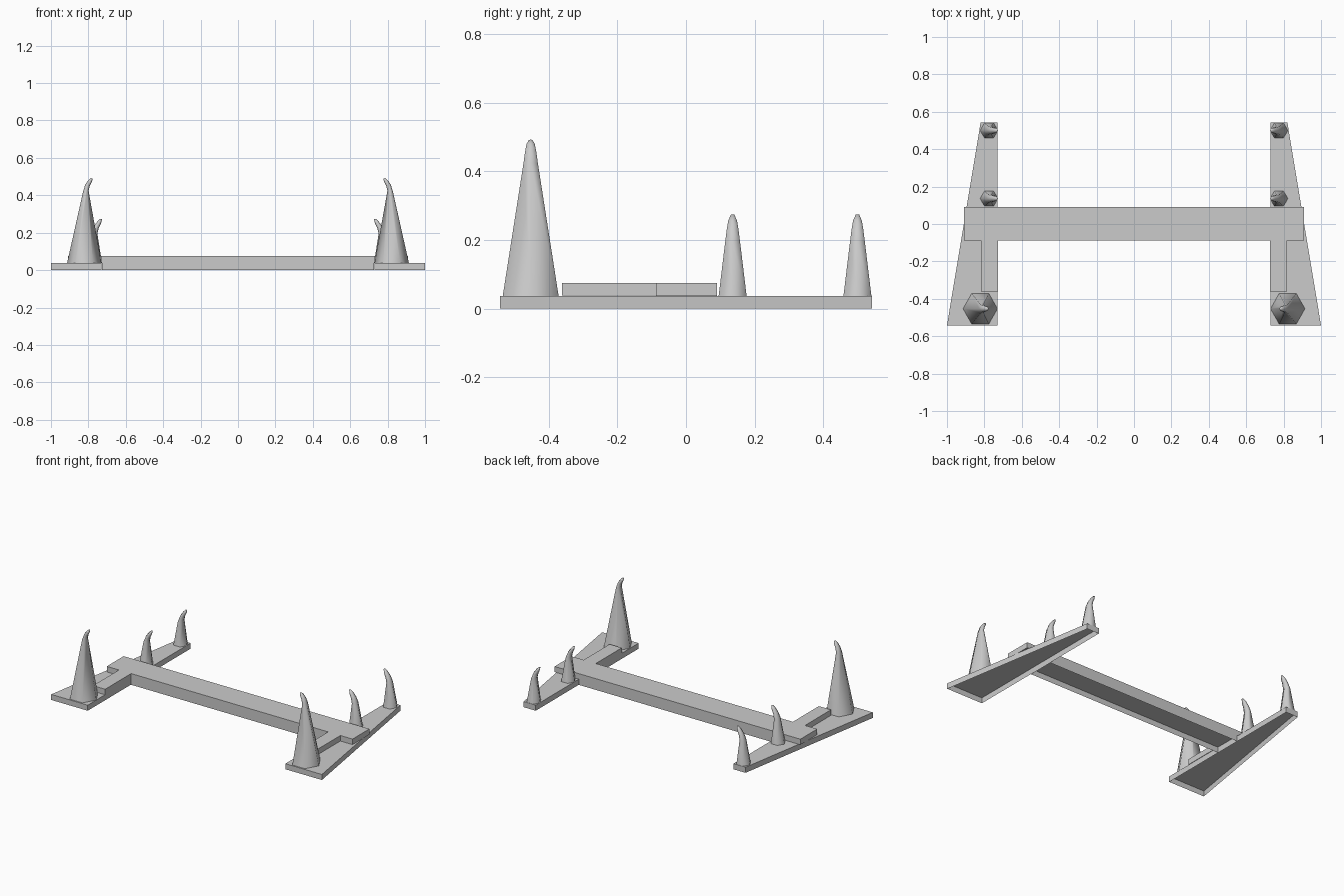
import bpy, bmesh
from math import cos, sin, pi

if "Cube" in bpy.data.objects:
    bpy.data.objects.remove(bpy.data.objects["Cube"])


def make_object(name, bm, smooth=False):
    me = bpy.data.meshes.new(name)
    bm.to_mesh(me)
    bm.free()
    ob = bpy.data.objects.new(name, me)
    bpy.context.collection.objects.link(ob)
    for p in me.polygons:
        p.use_smooth = smooth
    return ob


def prism(name, outline, z0, z1, open_bottom=False):
    """Extrude an xy outline from z0 to z1, optionally hollow underneath."""
    bm = bmesh.new()
    low = [bm.verts.new((x, y, z0)) for x, y in outline]
    high = [bm.verts.new((x, y, z1)) for x, y in outline]
    n = len(outline)
    for i in range(n):
        j = (i + 1) % n
        bm.faces.new((low[i], low[j], high[j], high[i]))
    top = bm.faces.new(high)
    if not open_bottom:
        bm.faces.new(low[::-1])
    bm.normal_update()
    if top.normal.z < 0:
        bmesh.ops.reverse_faces(bm, faces=bm.faces)
    return make_object(name, bm)


def rect(x0, x1, y0, y1):
    return [(x0, y0), (x1, y0), (x1, y1), (x0, y1)]


def mirrored(outline, side):
    return [(side * x, y) for x, y in outline]


def horn(name, cx, cy, side, rings):
    """Six-sided horn bending toward the middle; ring = (bend, z, rx, ry)."""
    bm = bmesh.new()
    loops = []
    for bend, z, rx, ry in rings:
        loop = []
        for i in range(6):
            c, s = cos(i * pi / 3), sin(i * pi / 3)
            tilt = 0.3 * rx * c if bend > 0.012 else 0
            loop.append(bm.verts.new((side * (cx - bend - rx * c), cy + ry * s, z - tilt)))
        loops.append(loop)
    for a, b in zip(loops, loops[1:]):
        for i in range(6):
            j = (i + 1) % 6
            bm.faces.new((a[i], a[j], b[j], b[i]))
    cap = bm.faces.new(loops[-1])
    bm.normal_update()
    if cap.normal.z < 0:
        cap.normal_flip()
    bmesh.ops.recalc_face_normals(bm, faces=bm.faces)
    bm.normal_update()
    if cap.normal.z < 0:
        bmesh.ops.reverse_faces(bm, faces=bm.faces)
    return make_object(name, bm, smooth=True)


DECK = 0.037   # top of the plates
TOP = 0.075    # top of the raised frame
BIG = [(0, DECK, 0.092, 0.094), (0.009, 0.425, 0.014, 0.024),
       (0.018, 0.455, 0.012, 0.019), (0.032, 0.478, 0.010, 0.014),
       (0.040, 0.491, 0.005, 0.006)]
SMALL = [(0, DECK, 0.048, 0.047), (0.005, 0.195, 0.018, 0.025),
         (0.016, 0.227, 0.014, 0.020), (0.032, 0.254, 0.011, 0.015),
         (0.043, 0.273, 0.005, 0.006)]

# Mirrored side parts
for side, label in ((-1, "left"), (1, "right")):
    # tapered base plate, hollow underneath
    plate = [(1.0, -0.543), (0.73, -0.543), (0.73, 0.543), (0.82, 0.543)]
    prism(label + "_base_plate", mirrored(plate, side), 0, DECK, True)
    # raised strip running forward, and the beam end resting on the plate
    prism(label + "_front_arm", mirrored(rect(0.728, 0.818, -0.362, -0.088), side),
          DECK + 0.001, TOP)
    prism(label + "_beam_end", mirrored(rect(0.728, 0.908, -0.088, 0.09), side),
          DECK + 0.001, TOP)
    # horns
    horn(label + "_front_horn", 0.822, -0.453, side, BIG)
    horn(label + "_middle_horn", 0.775, 0.136, side, SMALL)
    horn(label + "_back_horn", 0.775, 0.5, side, SMALL)

# Long cross beam: upper slab over a hollow lower rim
prism("cross_beam_top", rect(-0.728, 0.728, -0.088, 0.09), DECK, TOP, True)
prism("cross_beam_base", rect(-0.728, 0.728, -0.088, 0.09), 0, DECK, True)
